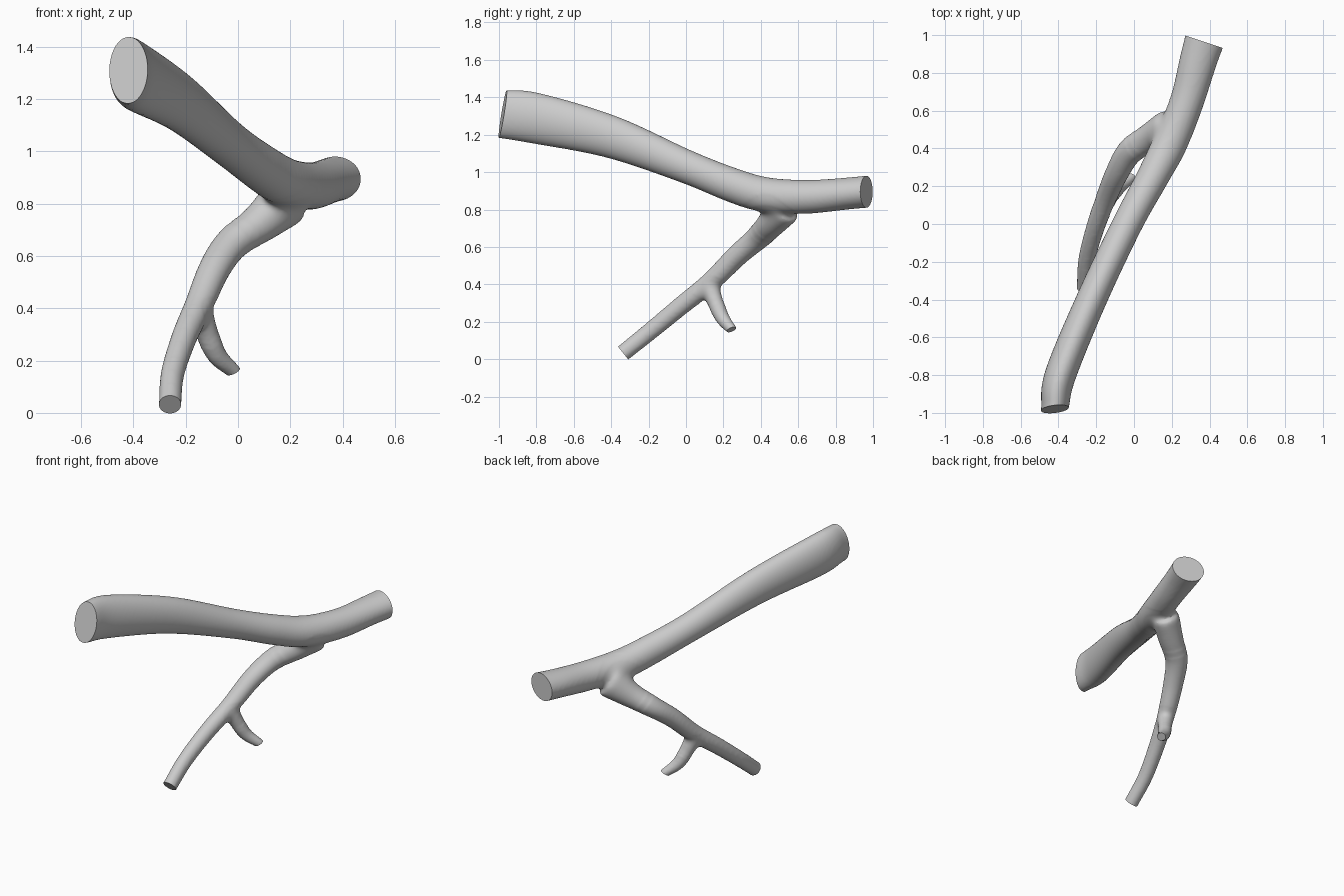
import bpy, bmesh, math
from mathutils import Vector

if "Cube" in bpy.data.objects:
    bpy.data.objects.remove(bpy.data.objects["Cube"])

SIDES, STEPS = 32, 8


def spline(rows):
    """Catmull-Rom through rows of (x, y, z, half width, half height)."""
    v = [Vector(r) for r in rows]
    v = [2 * v[0] - v[1]] + v + [2 * v[-1] - v[-2]]
    out = []
    for i in range(1, len(v) - 2):
        a, b, c, d = v[i - 1:i + 3]
        for s in range(STEPS):
            t = s / STEPS
            out.append(0.5 * (2 * b + (c - a) * t + (2 * a - 5 * b + 4 * c - d) * t * t
                              + (3 * b - a - 3 * c + d) * t ** 3))
    return out + [v[-2]]


def tube(bm, rows):
    pts = spline(rows)
    pos = [Vector(p[:3]) for p in pts]
    rings = []
    for i, p in enumerate(pts):
        t = (pos[min(i + 1, len(pos) - 1)] - pos[max(i - 1, 0)]).normalized()
        side = t.cross(Vector((0, 0, 1))).normalized()
        up = side.cross(t)
        ring = []
        for k in range(SIDES):
            a = 2 * math.pi * k / SIDES
            ring.append(bm.verts.new(pos[i] + side * p[3] * math.cos(a) + up * p[4] * math.sin(a)))
        rings.append(ring)
    for r, q in zip(rings, rings[1:]):
        for k in range(SIDES):
            n = (k + 1) % SIDES
            bm.faces.new((r[k], r[n], q[n], q[k]))
    bm.faces.new(rings[0])
    bm.faces.new(rings[-1])


bm = bmesh.new()
# main limb
tube(bm, [(-.445, -1.12, 1.32, .055, .12), (-.42, -.98, 1.31, .072, .13),
          (-.39, -.8, 1.287, .083, .136), (-.225, -.4, 1.188, .081, .114),
          (-.035, 0, 1.03, .08, .09), (.1, .25, .93, .085, .092), (.19, .43, .877, .094, .095),
          (.28, .65, .868, .09, .09), (.345, .88, .887, .1, .085), (.42, 1.12, .91, .115, .088)])
# side branch, flared where it joins the limb
tube(bm, [(-.272, -.42, -.04, .043, .045), (-.26, -.335, .033, .043, .045),
          (-.25, -.19, .15, .045, .047), (-.205, -.02, .29, .049, .05),
          (-.15, .13, .41, .055, .054), (-.09, .27, .55, .062, .058),
          (-.02, .385, .65, .07, .064), (.09, .46, .73, .08, .08),
          (.19, .53, .82, .085, .11)])
# small twig
tube(bm, [(.02, .28, .11, .026, .026), (-.015, .245, .157, .028, .028),
          (-.08, .195, .22, .038, .038), (-.12, .155, .31, .046, .046),
          (-.148, .125, .39, .052, .052)])
bmesh.ops.recalc_face_normals(bm, faces=bm.faces)

mesh = bpy.data.meshes.new("branch")
bm.to_mesh(mesh)
bm.free()
obj = bpy.data.objects.new("branch", mesh)
bpy.context.collection.objects.link(obj)

# merge the tubes into one skin
mod = obj.modifiers.new("merge", 'REMESH')
mod.mode = 'VOXEL'
mod.voxel_size = 0.01
bpy.context.view_layer.objects.active = obj
obj.select_set(True)
bpy.ops.object.modifier_apply(modifier=mod.name)

bm = bmesh.new()
bm.from_mesh(obj.data)


def smooth(verts, times):
    for _ in range(times):
        bmesh.ops.smooth_vert(bm, verts=verts, factor=0.5,
                              use_axis_x=True, use_axis_y=True, use_axis_z=True)


# blend the joints
smooth(bm.verts[:], 3)
for centre, radius, times in (((.13, .49, .78), .2, 26), ((-.13, .14, .35), .1, 14)):
    for shrink in (1, .8):
        smooth([v for v in bm.verts if (v.co - Vector(centre)).length < radius * shrink], times // 2)

# saw the four ends flat
for co, no in (((-.42, -.98, 1.31), (.1, -.98, .16)),
               ((.37, .965, .895), (.32, .95, 0)),
               ((-.26, -.338, .035), (0, -.78, -.62)),
               ((-.015, .245, .16), (.4, .35, -.85))):
    co = Vector(co)
    faces = [f for f in bm.faces if (f.calc_center_median() - co).length < .28]
    geom = set(faces) | {e for f in faces for e in f.edges} | {v for f in faces for v in f.verts}
    bmesh.ops.bisect_plane(bm, geom=list(geom), dist=1e-5, plane_co=co,
                           plane_no=Vector(no).normalized(), clear_outer=True)
    bmesh.ops.holes_fill(bm, edges=[e for e in bm.edges if e.is_boundary], sides=0)
bmesh.ops.recalc_face_normals(bm, faces=bm.faces)
bm.to_mesh(obj.data)
bm.free()
bpy.ops.object.shade_smooth_by_angle(angle=math.radians(40))
